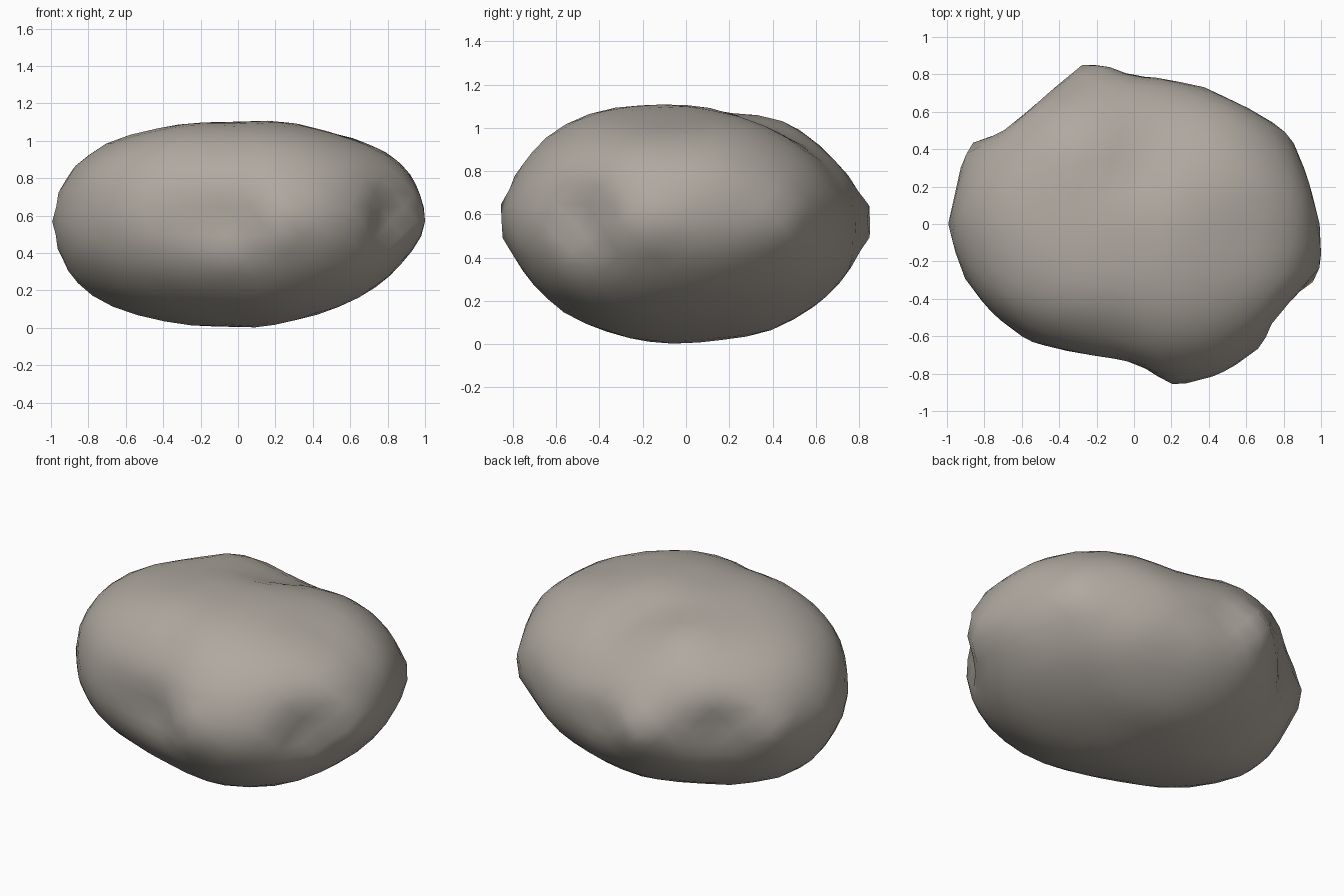
import bpy
import bmesh
import math
from mathutils import Vector, noise

default_cube = bpy.data.objects.get("Cube")
if default_cube:
    bpy.data.objects.remove(default_cube, do_unlink=True)

MIDDLE, RISE, DROP = 0.57, 0.535, 0.565

# Widest outline of the boulder, counter-clockwise
OUTLINE = [
    (1, -.03), (.93, .25), (.83, .49), (.61, .62), (.38, .73), (.15, .78),
    (0, .79), (-.24, .88), (-.46, .7), (-.62, .52), (-.9, .42), (-1, -.03),
    (-.9, -.3), (-.76, -.48), (-.56, -.63), (-.35, -.68), (0, -.73),
    (.21, -.87), (.48, -.8), (.7, -.64), (.74, -.46), (1, -.28),
]

# Humps and dents of the crown: position, width, height
CROWN = [((0, .3), .2, -.035), ((-.3, .5), .2, .04),
         ((.6, -.05), .2, -.035), ((-.5, .05), .25, -.02)]


def outline_radius(angle):
    """Distance from the axis to the outline polygon in one direction."""
    ray = Vector((math.cos(angle), math.sin(angle)))
    for start, end in zip(OUTLINE, OUTLINE[1:] + OUTLINE[:1]):
        a, b = Vector(start), Vector(end)
        side_a, side_b = ray.cross(a), ray.cross(b)
        if side_a <= 0 < side_b and ray.dot(a + b) > 0:
            return a.lerp(b, side_a / (side_a - side_b)).dot(ray)
    return 1.0


def bump(angle, centre, width):
    """Smooth weight around one compass direction."""
    delta = math.remainder(angle - math.radians(centre), math.tau)
    return math.exp(-(delta / math.radians(width)) ** 2)


def body_radius(angle, upper):
    """Softened outline used away from the widest level."""
    samples = [outline_radius(angle + math.radians(8 * step))
               for step in range(-3, 4)]
    radius = sum(samples) / len(samples)
    if upper:
        swell = .03 * bump(angle, -15, 12) - .03 * bump(angle, -94, 10)
    else:
        swell = -.05 * bump(angle, 140, 13)
    return radius * (1 + swell)


def boulder_point(direction):
    angle = math.atan2(direction.y, direction.x)
    flat = math.hypot(direction.x, direction.y)
    steep = abs(direction.z)
    upper = direction.z > 0

    # Sharp corners stay near the widest level
    fade = 1 - math.exp(-(steep / .28) ** 2)
    radius = outline_radius(angle) * (1 - fade) + body_radius(angle, upper) * fade

    # Full shoulders above, sloping back, fuller lower corners
    if upper:
        power, height = 2.5 - .7 * bump(angle, 80, 35), RISE
        power -= .2 * bump(angle, -80, 30)
    else:
        power, height = 2 + .5 * bump(angle, 172, 35), -DROP
        power += .2 * bump(angle, -45, 30) - .25 * bump(angle, 15, 30)
    stretch = (flat ** power + steep ** power) ** (-1 / power)
    reach = radius * flat * stretch
    point = Vector((reach * math.cos(angle), reach * math.sin(angle),
                    MIDDLE + height * steep * stretch))

    # Gentle tilt and unevenness of the crown
    if upper:
        point.z -= .04 * point.y * steep
        for centre, width, amount in CROWN:
            gap = (point.xy - Vector(centre)).length / width
            point.z += amount * math.exp(-gap * gap) * steep
    point += direction * .012 * noise.noise(direction * 3) * steep
    return point


# Boulder
mesh = bpy.data.meshes.new("boulder")
bm = bmesh.new()
bmesh.ops.create_icosphere(bm, subdivisions=4, radius=1)
for vert in bm.verts:
    vert.co = boulder_point(vert.co.normalized())
for face in bm.faces:
    face.smooth = True
bmesh.ops.recalc_face_normals(bm, faces=bm.faces)
bm.to_mesh(mesh)
bm.free()
boulder = bpy.data.objects.new("boulder", mesh)
bpy.context.collection.objects.link(boulder)

# Stone colour
stone = bpy.data.materials.new("warm grey stone")
stone.use_nodes = True
colour = (.43, .395, .35, 1)
stone.diffuse_color = colour
stone.node_tree.nodes["Principled BSDF"].inputs["Base Color"].default_value = colour
mesh.materials.append(stone)
